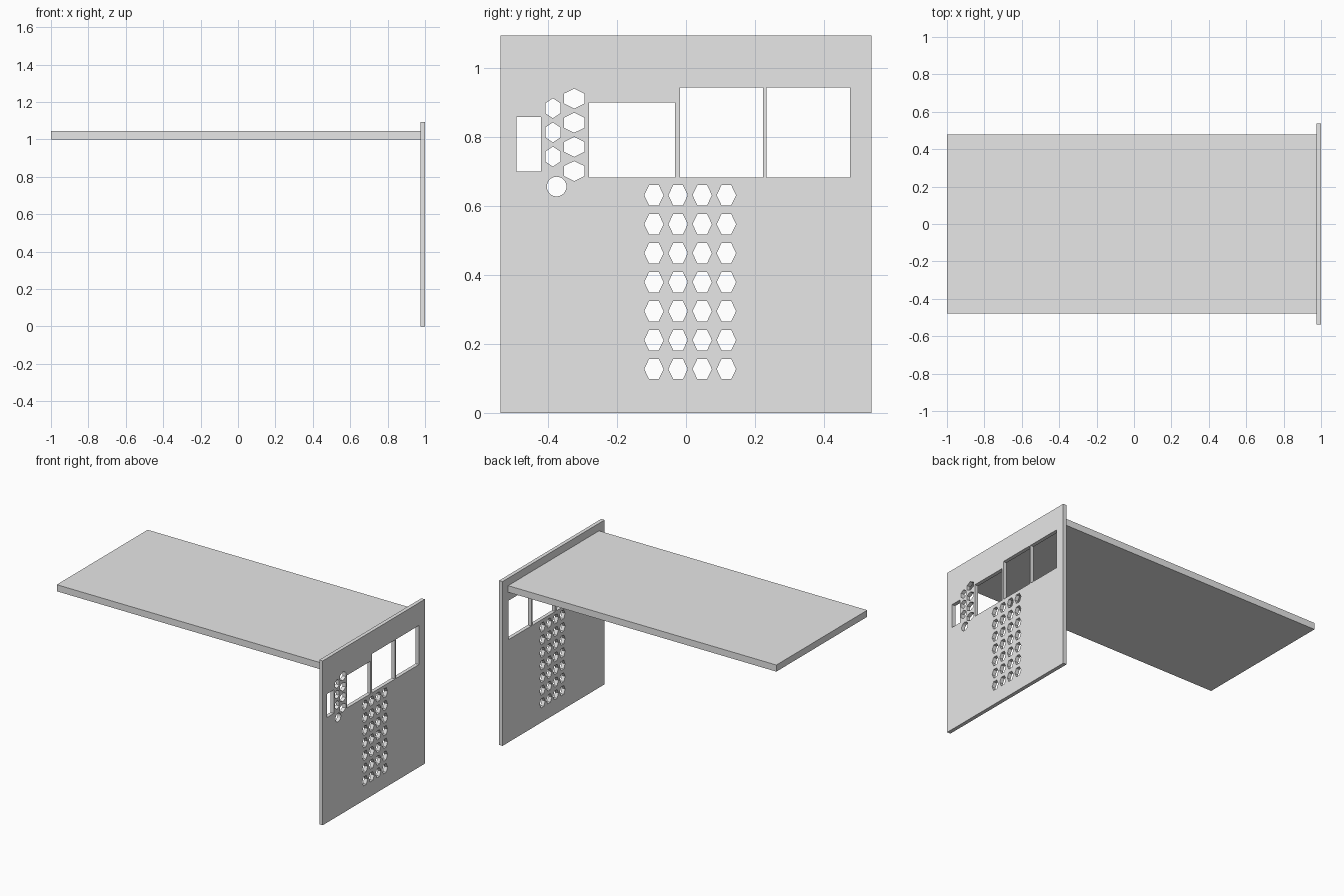
import bpy, bmesh
from math import pi, cos, sin

cube = bpy.data.objects.get("Cube")
if cube:
    bpy.data.objects.remove(cube, do_unlink=True)

# Plain grey for the whole model
grey = bpy.data.materials.new("light grey")
grey.use_nodes = True
grey.diffuse_color = (0.8, 0.8, 0.8, 1)
grey.node_tree.nodes["Principled BSDF"].inputs["Base Color"].default_value = (0.8, 0.8, 0.8, 1)


def rect(y0, y1, z0, z1):
    return [(y0, z0), (y1, z0), (y1, z1), (y0, z1)]


def polygon(y, z, ry, rz, sides=6, turn=0.0):
    """Regular outline stretched to the given half width and half height."""
    angles = [turn + 2 * pi * i / sides for i in range(sides)]
    return [(y + ry * cos(a), z + rz * sin(a)) for a in angles]


def pierced_panel(name, outlines, x_mid, thickness):
    """Flat sheet in the yz plane: the first outline is the edge, the rest are holes."""
    curve = bpy.data.curves.new(name + "_outline", "CURVE")
    curve.dimensions = "2D"
    curve.fill_mode = "BOTH"
    curve.extrude = thickness / 2
    for points in outlines:
        spline = curve.splines.new("POLY")
        spline.points.add(len(points) - 1)
        for p, (y, z) in zip(spline.points, points):
            p.co = (y, z, 0, 1)
        spline.use_cyclic_u = True
    helper = bpy.data.objects.new(name + "_helper", curve)
    bpy.context.collection.objects.link(helper)
    graph = bpy.context.evaluated_depsgraph_get()
    mesh = bpy.data.meshes.new_from_object(helper.evaluated_get(graph))
    bpy.data.objects.remove(helper, do_unlink=True)

    bm = bmesh.new()
    bm.from_mesh(mesh)
    bmesh.ops.remove_doubles(bm, verts=bm.verts, dist=0.0001)
    bmesh.ops.recalc_face_normals(bm, faces=bm.faces)
    for f in bm.faces:
        f.smooth = False
    bm.to_mesh(mesh)
    bm.free()
    mesh.name = name
    mesh.materials.clear()
    mesh.materials.append(grey)
    obj = bpy.data.objects.new(name, mesh)
    obj.rotation_euler = (pi / 2, 0, pi / 2)
    obj.location.x = x_mid
    bpy.context.collection.objects.link(obj)


# Side panel edge and the four rectangular windows
outlines = [
    rect(-0.537, 0.537, 0, 1.094),
    rect(-0.492, -0.42, 0.70, 0.857),
    rect(-0.281, -0.032, 0.683, 0.90),
    rect(-0.017, 0.223, 0.683, 0.943),
    rect(0.234, 0.475, 0.683, 0.943),
]
# Central grid of hexagonal holes
for row in range(7):
    for col in range(4):
        outlines.append(polygon(-0.093 + 0.07 * col, 0.127 + 0.084 * row, 0.028, 0.034))
# Two staggered columns of upright hexagons
for i in range(3):
    outlines.append(polygon(-0.386, 0.743 + 0.07 * i, 0.025, 0.029, turn=pi / 2))
for i in range(4):
    outlines.append(polygon(-0.324, 0.701 + 0.07 * i, 0.034, 0.029, turn=pi / 2))
# Round hole
outlines.append(polygon(-0.375, 0.656, 0.0285, 0.0285, sides=32))
pierced_panel("side_panel", outlines, 0.9875, 0.025)

# Table top
bpy.ops.mesh.primitive_cube_add(size=1, location=(-0.0125, 0, 1.022))
top = bpy.context.object
top.name = "table_top"
top.scale = (1.975, 0.956, 0.044)
bpy.ops.object.transform_apply(location=False, rotation=False, scale=True)
top.data.materials.append(grey)
